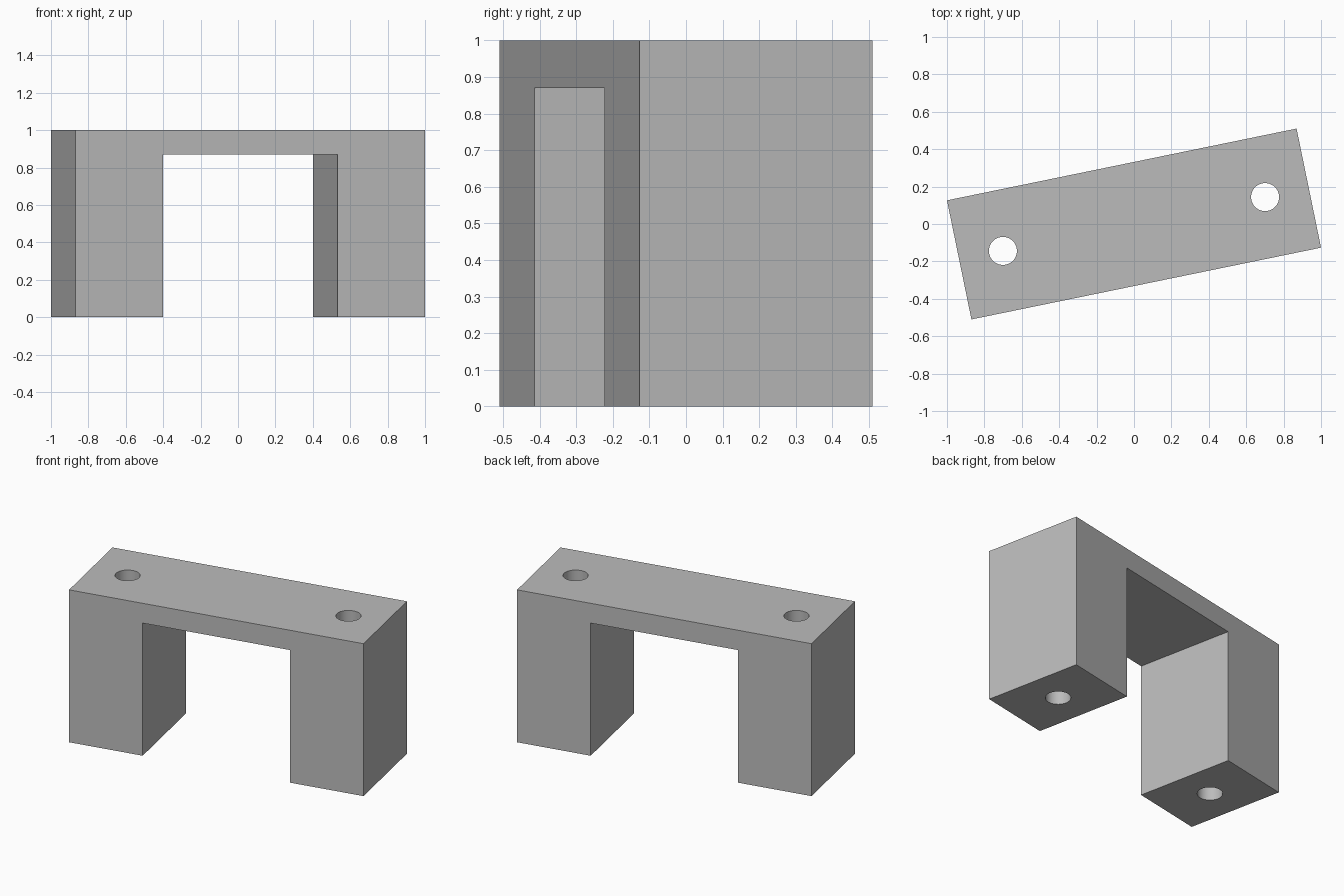
import bpy, bmesh, math

LENGTH, DEPTH, HEIGHT = 1.908, 0.65, 1.0
LEG = LENGTH / 4          # leg length along the beam
OPENING = 0.87            # height of the gap between the legs
HOLE_RADIUS = 0.075
TURN = math.radians(11.6)

cube = bpy.data.objects.get("Cube")
if cube:
    bpy.data.objects.remove(cube, do_unlink=True)

# Plain grey material
grey = bpy.data.materials.new("plain_grey")
grey.use_nodes = True
colour = (0.5, 0.5, 0.5, 1)
grey.diffuse_color = colour
grey.node_tree.nodes["Principled BSDF"].inputs["Base Color"].default_value = colour


def make_object(name, bm):
    bmesh.ops.recalc_face_normals(bm, faces=bm.faces)
    mesh = bpy.data.meshes.new(name)
    bm.to_mesh(mesh)
    bm.free()
    obj = bpy.data.objects.new(name, mesh)
    obj.data.materials.append(grey)
    bpy.context.collection.objects.link(obj)
    return obj


# Bridge: U-shaped profile pushed through the depth
half, inner = LENGTH / 2, LENGTH / 2 - LEG
profile = [(-half, 0), (-inner, 0), (-inner, OPENING), (inner, OPENING),
           (inner, 0), (half, 0), (half, HEIGHT), (-half, HEIGHT)]
bm = bmesh.new()
face = bm.faces.new([bm.verts.new((x, -DEPTH / 2, z)) for x, z in profile])
pushed = bmesh.ops.extrude_face_region(bm, geom=[face])
moved = [v for v in pushed["geom"] if isinstance(v, bmesh.types.BMVert)]
bmesh.ops.translate(bm, verts=moved, vec=(0, DEPTH, 0))
bridge = make_object("bridge_block", bm)

# Bolt holes: one straight down through the middle of each leg
bpy.context.view_layer.objects.active = bridge
for side in (-1, 1):
    bm = bmesh.new()
    bmesh.ops.create_cone(bm, cap_ends=True, segments=48, radius1=HOLE_RADIUS,
                          radius2=HOLE_RADIUS, depth=HEIGHT * 1.4)
    bmesh.ops.translate(bm, verts=bm.verts,
                        vec=(side * (half - LEG / 2), 0, HEIGHT / 2))
    cutter = make_object("hole_cutter", bm)
    cutter.hide_render = True
    cut = bridge.modifiers.new("bolt_hole", 'BOOLEAN')
    cut.operation, cut.solver, cut.object = 'DIFFERENCE', 'EXACT', cutter
    bpy.ops.object.modifier_apply(modifier=cut.name)
    bpy.data.objects.remove(cutter, do_unlink=True)

# Turn the whole block and smooth the hole walls
bridge.rotation_euler.z = TURN
bpy.ops.object.select_all(action='DESELECT')
bridge.select_set(True)
bpy.ops.object.shade_smooth_by_angle(angle=math.radians(30))
